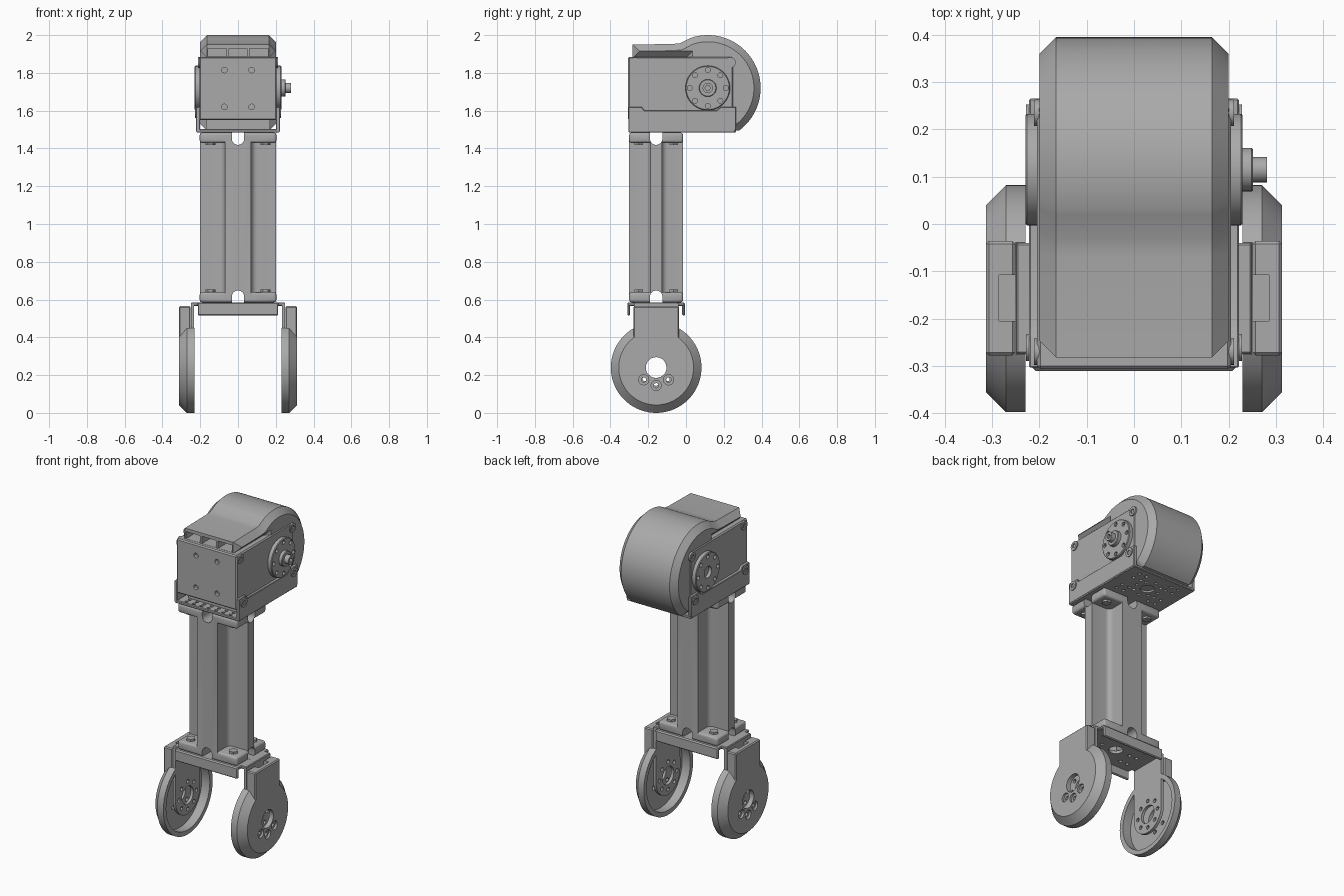
import bpy, bmesh, math
from mathutils import Vector

if "Cube" in bpy.data.objects:
    bpy.data.objects.remove(bpy.data.objects["Cube"])

grey = bpy.data.materials.new("plain grey")
grey.use_nodes = True
GREY = (0.4, 0.4, 0.4, 1)
grey.diffuse_color = GREY
grey.node_tree.nodes["Principled BSDF"].inputs["Base Color"].default_value = GREY

CY, HUB_Z = -0.158, 0.24        # link centre and wheel hub
AX_Y, AX_Z = 0.115, 1.72        # servo axis


def place(axis, u, v, w):
    """Map profile coordinates (u, v) and depth w to xyz."""
    return {"x": (w, u, v), "y": (u, w, v), "z": (u, v, w)}[axis]


def prism(name, pts, axis, a, b, bevel=0, caps=(), seg=1):
    """Extrude a profile along an axis; bevel all edges, or only the chosen end caps."""
    bm = bmesh.new()
    verts = [bm.verts.new(place(axis, u, v, a)) for u, v in pts]
    face = bm.faces.new(verts)
    new = bmesh.ops.extrude_face_region(bm, geom=[face])["geom"]
    shift = Vector(place(axis, 0, 0, b - a))
    bmesh.ops.translate(bm, verts=[g for g in new if isinstance(g, bmesh.types.BMVert)], vec=shift)
    bmesh.ops.recalc_face_normals(bm, faces=bm.faces)
    if bevel:
        k = "xyz".index(axis)
        edges = [e for e in bm.edges if not caps or
                 any(all(abs(p.co[k] - c) < 1e-5 for p in e.verts) for c in caps)]
        bmesh.ops.bevel(bm, geom=edges, offset=bevel, segments=seg, profile=0.5,
                        affect="EDGES", clamp_overlap=True)
    mesh = bpy.data.meshes.new(name)
    bm.to_mesh(mesh)
    bm.free()
    mesh.materials.append(grey)
    ob = bpy.data.objects.new(name, mesh)
    bpy.context.collection.objects.link(ob)
    return ob


def rect(u0, u1, v0, v1):
    return [(u0, v0), (u1, v0), (u1, v1), (u0, v1)]


def arc(u, v, r, start=0, end=360, n=48):
    full = abs(end - start) >= 360
    count = n if full else n + 1
    return [(u + r * math.cos(math.radians(start + (end - start) * i / n)),
             v + r * math.sin(math.radians(start + (end - start) * i / n))) for i in range(count)]


def box(name, x0, x1, y0, y1, z0, z1, bevel=0, seg=1):
    return prism(name, rect(x0, x1, y0, y1), "z", z0, z1, bevel, seg=seg)


def cyl(name, axis, u, v, r, a, b, n=24, **kw):
    return prism(name, arc(u, v, r, n=n), axis, a, b, **kw)


def ring(u, v, r, n, start=0):
    return arc(u, v, r, start, start + 360, n)


def boolean(ob, others, operation="DIFFERENCE"):
    """Apply each helper to the object, then remove it."""
    for other in others:
        other.hide_render = True
        mod = ob.modifiers.new("cut", "BOOLEAN")
        mod.operation, mod.object, mod.solver = operation, other, "EXACT"
        bpy.context.view_layer.objects.active = ob
        bpy.ops.object.modifier_apply(modifier=mod.name)
        bpy.data.objects.remove(other)


def holes(axis, points, r, a, b, n=12):
    """One cutter made of many round pins."""
    pins = [cyl("pin", axis, u, v, r, a, b, n) for u, v in points]
    bm = bmesh.new()
    for p in pins:
        bm.from_mesh(p.data)
    bm.to_mesh(pins[0].data)
    bm.free()
    for p in pins[1:]:
        bpy.data.objects.remove(p)
    return pins[0]


# Link: filleted cross-shaped column with a mounting flange at each end
def corner(sx, sy):
    f, w, t = 0.03, 0.07, 0.03
    pts = [(0.2, t), (w + f, t)]
    pts += arc(w + f, t + f, f, 270, 180, 6)[1:]
    pts += [(w, 0.143)]
    pts = [(sx * x, CY + sy * y) for x, y in pts]
    return pts if sx * sy > 0 else pts[::-1]


cross = corner(1, 1) + corner(-1, 1) + corner(-1, -1) + corner(1, -1)
link = prism("link_column", cross, "z", 0.6, 1.47)
flanges = [box("flange", -0.203, 0.203, -0.301, -0.015, z, z + 0.055, 0.014, 3) for z in (0.585, 1.429)]
boolean(link, flanges, "UNION")
for z, s in ((0.615, -1), (1.452, 1)):
    for axis, c, lo, hi in (("y", 0, -0.4, 0.1), ("x", CY, -0.3, 0.3)):
        slot = arc(c, z, 0.033, 0, -180 * s, 16)
        slot += [(c - 0.033, z + s * 0.1), (c + 0.033, z + s * 0.1)]
        boolean(link, [prism("notch", slot, axis, lo, hi)])

# Flange nuts
for z in (0.638, 1.417):
    for x in (-0.145, 0.145):
        for y in (CY - 0.093, CY + 0.093):
            cyl("flange_nut", "z", x, y, 0.026, z, z + 0.015, 6)

# Lower bracket: top plate with lips and two arms
plate = box("lower_bracket_plate", -0.215, 0.215, -0.308, -0.008, 0.567, 0.585, 0.004)
plate_holes = [(x, CY + y) for x in (-0.15, -0.1, 0.1, 0.15) for y in (-0.08, 0, 0.08)]
boolean(plate, [holes("z", plate_holes, 0.011, 0.5, 0.6),
                cyl("hole", "z", 0, CY, 0.04, 0.5, 0.6)])
for y in (-0.311, -0.02):
    prism("lower_bracket_lip", rect(-0.213, 0.213, 0.515, 0.583), "y", y, y + 0.015, 0.005)

for s, side in ((1, "left"), (-1, "right")):
    box(side + "_bracket_shoulder", *sorted((s * 0.2, s * 0.249)), -0.275, -0.04, 0.567, 0.585, 0.004)
    outline = [(-0.04, 0.58), (-0.275, 0.58)] + arc(CY, HUB_Z, 0.1175, 180, 360, 24)
    arm = prism(side + "_bracket_arm", outline, "x", s * 0.232, s * 0.25)
    boolean(arm, [cyl("hole", "x", CY, HUB_Z, 0.055, -0.4, 0.4),
                  holes("x", ring(CY, HUB_Z, 0.085, 8), 0.012, -0.4, 0.4)])

    # Round hollow end cover with a chamfered rim and a neck
    cover = cyl(side + "_end_cover", "x", CY, HUB_Z, 0.24, s * 0.23, s * 0.313, 72,
                bevel=0.042, caps=(s * 0.313,))
    neck = prism("neck", rect(-0.278, -0.036, 0.36, 0.565), "x", s * 0.251, s * 0.313, 0.006)
    boolean(cover, [neck], "UNION")
    boolean(cover, [cyl("cavity", "x", CY, HUB_Z, 0.212, s * 0.2, s * 0.285, 64),
                    prism("arm_slot", rect(-0.276, -0.039, 0.35, 0.6), "x", s * 0.2, s * 0.2505),
                    box("top_pocket", *sorted((s * 0.24, s * 0.285)), -0.205, -0.108, 0.46, 0.6),
                    cyl("hub_hole", "x", CY, HUB_Z, 0.055, s * 0.2, s * 0.4, 32)])
    spots = [(CY + 0.09 * math.sin(a), HUB_Z - 0.095 * math.cos(a)) for a in (-0.82, 0, 0.82)]
    boolean(cover, [holes("x", spots, 0.027, s * 0.3, s * 0.4, 20),
                    holes("x", spots, 0.013, s * 0.2, s * 0.4)])

# Upper bracket: base plate and two flaps
base = box("upper_bracket_plate", -0.22, 0.22, -0.304, 0.265, 1.484, 1.502, 0.004)
base_holes = [(x, AX_Y + y) for x in (-0.14, -0.09, 0.09, 0.14) for y in (-0.1, -0.05, 0.05, 0.1)]
base_holes += ring(0, AX_Y, 0.075, 8) + [(x / 20, y) for x in (-3, -2, -1, 0, 1, 2, 3) for y in (-0.285, -0.255)]
boolean(base, [holes("z", base_holes, 0.01, 1.4, 1.6),
               cyl("hole", "z", 0, AX_Y, 0.04, 1.4, 1.6)])
for s in (1, -1):
    flap = [(-0.304, 1.488), (0.255, 1.488), (0.265, 1.5), (0.265, 1.62), (0.185, 1.62),
            (0.16, 1.6), (-0.22, 1.6), (-0.235, 1.62), (-0.304, 1.62)]
    prism("upper_bracket_flap", flap, "x", s * 0.202, s * 0.222, 0.003)

# Servo body with front holes
body = box("servo_body", -0.205, 0.205, -0.307, 0.25, 1.55, 1.885, 0.007)
boolean(body, [holes("y", [(x, z) for x in (-0.072, 0.072) for z in (1.62, 1.815)], 0.015, -0.4, -0.285)])
box("servo_underside", -0.17, 0.17, -0.24, 0.24, 1.5, 1.56)

# Servo cover: drum that runs into a flat top, chamfered on both sides
profile = [(-0.282, 1.88), (0.0, 1.88), (0.0, 1.495), (0.262, 1.495)]
profile += arc(0.115, 1.72, 0.28, -53, 110, 52)
profile += [(-0.03, 1.957), (-0.07, 1.953), (-0.282, 1.95)]
hood = prism("servo_cover", profile, "x", -0.2, 0.2, 0.038, (-0.2, 0.2))
boolean(hood, [box("front_opening", x, x + 0.096, -0.4, -0.1, 1.886, 1.93) for x in (-0.158, -0.048, 0.062)])
for angle in (20, -20):
    for x in (-0.072, 0.072):
        vent = cyl("vent", "x", 0, 0, 0.045, 0.22, 0.4, 28)
        for v in vent.data.vertices:
            d, u, w = v.co
            c, n = math.cos(math.radians(angle)), math.sin(math.radians(angle))
            v.co = (x + u, AX_Y + d * c - w * n, AX_Z + d * n + w * c)
        boolean(hood, [vent])

# Output horns, shaft and side screws
for s, side in ((1, "left"), (-1, "right")):
    horn = cyl(side + "_horn", "x", AX_Y, AX_Z, 0.118, s * 0.2, s * 0.23, 48, bevel=0.004, caps=(s * 0.23,))
    boolean(horn, [holes("x", ring(AX_Y, AX_Z, 0.095, 8), 0.013, s * 0.212, s * 0.3)])
    if s < 0:
        boolean(horn, [cyl("socket", "x", AX_Y, AX_Z, 0.035, -0.21, -0.3)])
    for y, z, x in ((-0.27, 1.855, 0.2), (0.235, 1.855, 0.2), (-0.262, 1.588, 0.217), (0.225, 1.588, 0.217)):
        screw = cyl("side_screw", "x", y, z, 0.028, s * x, s * (x + 0.011), 20)
        boolean(screw, [cyl("hex", "x", y, z, 0.014, s * (x + 0.004), s * 0.3, 6)])
cyl("hub", "x", AX_Y, AX_Z, 0.046, 0.22, 0.252, 32, bevel=0.003, caps=(0.252,))
shaft = cyl("shaft", "x", AX_Y, AX_Z, 0.027, 0.24, 0.281, 24)
boolean(shaft, [cyl("hex", "x", AX_Y, AX_Z, 0.014, 0.265, 0.3, 6)])

# Smooth shading with sharp edges kept
for ob in bpy.context.scene.objects:
    ob.select_set(ob.type == "MESH" and grey.name in ob.data.materials)
bpy.ops.object.shade_smooth_by_angle(angle=math.radians(30))
